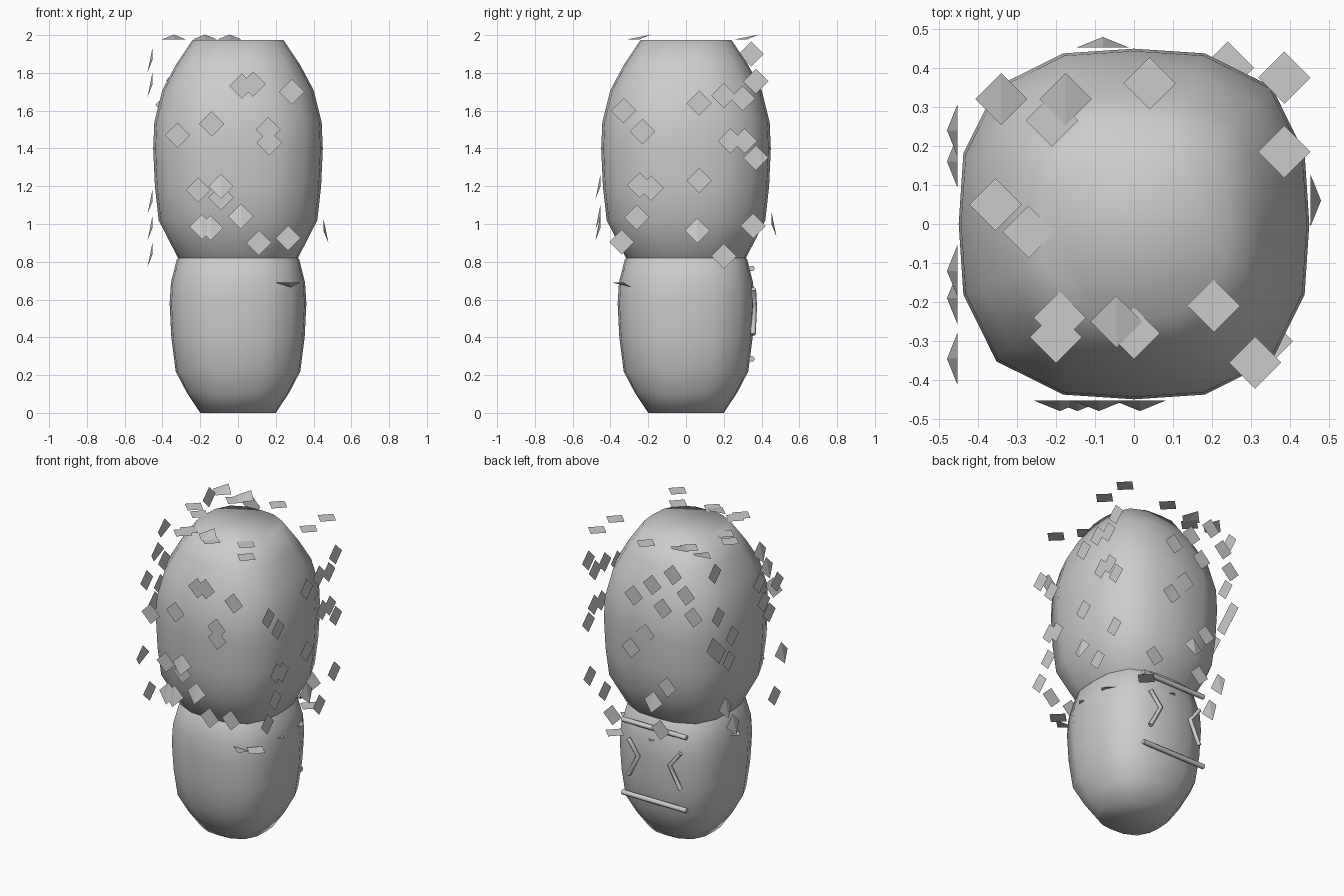
import bpy
from math import cos, sin, tau
from mathutils import Vector

if "Cube" in bpy.data.objects:
    bpy.data.objects.remove(bpy.data.objects["Cube"])


def make_object(name, verts, faces, smooth=False):
    me = bpy.data.meshes.new(name)
    me.from_pydata(verts, [], faces)
    me.update()
    if smooth:
        me.polygons.foreach_set("use_smooth", [True] * len(me.polygons))
    ob = bpy.data.objects.new(name, me)
    bpy.context.collection.objects.link(ob)
    return ob


def rounded_body(name, profile, n=16, power=2.85):
    """Stack of rounded-square rings; profile = (half width, height)."""
    verts, faces = [], []
    for r, z in profile:
        for i in range(n):
            c, s = cos(tau * i / n), sin(tau * i / n)
            k = r / (abs(c) ** power + abs(s) ** power) ** (1 / power)
            verts.append((k * c, k * s, z))
    for j in range(len(profile) - 1):
        for i in range(n):
            a, b = j * n + i, j * n + (i + 1) % n
            faces.append((a, b, b + n, a + n))
    faces.append(tuple(reversed(range(n))))
    faces.append(tuple(range(len(verts) - n, len(verts))))
    return make_object(name, verts, faces, True)


# trunk and crown
rounded_body("trunk", [(.20, 0), (.27, .105), (.33, .22), (.353, .40), (.362, .58),
                       (.355, .69), (.325, .81), (.25, .90), (.15, .95)])
rounded_body("crown", [(.18, .70), (.31, .805), (.42, 1.02), (.44, 1.20), (.449, 1.40),
                       (.443, 1.54), (.40, 1.71), (.33, 1.84), (.24, 1.975)])


def leaves(name, origin, u, v, tip, flat, folded):
    """Diamond leaves on a plane; folded ones have one tip lifted off it."""
    o, u, v = Vector(origin), Vector(u), Vector(v)
    n = o.normalized()
    h, lift = .067, .027
    verts, faces = [], []
    for spots, up in ((flat, 0), (folded, lift)):
        for a, b in spots:
            c = o + u * a + v * b
            k = len(verts)
            verts += [c - v * tip * h, c + u * h, c + v * tip * h + n * up, c - u * h]
            faces += [(k, k + 1, k + 2), (k, k + 2, k + 3)] if up else [(k, k + 1, k + 2, k + 3)]
    make_object(name, verts, faces)


X, Y, Z = (1, 0, 0), (0, 1, 0), (0, 0, 1)
P = .452
leaves("front_leaves", (0, -P, 0), X, Z, -1,
       [(-.32, 1.47), (-.14, 1.53), (.02, 1.73), (.08, 1.74), (.285, 1.7), (.16, 1.5),
        (.165, 1.43), (-.21, 1.18), (-.09, 1.14), (.11, .9), (.265, .925)],
       [(-.09, 1.2), (-.19, .985), (-.145, .98), (.015, 1.04)])
leaves("right_leaves", (P, 0, 0), Y, Z, -1,
       [(-.33, 1.6), (-.23, 1.49), (.07, 1.64), (.2, 1.68), (.3, 1.665), (.37, 1.755),
        (.235, 1.44), (.31, 1.44), (.37, 1.35), (-.245, 1.205), (-.185, 1.19), (.07, 1.23),
        (-.26, 1.035), (-.34, .905), (.355, .99), (.2, .83)],
       [(.06, .965)])
leaves("back_leaves", (0, P, 0), X, Z, -1,
       [(-.07, 1.765), (-.22, 1.87), (.065, 1.66), (-.147, 1.63), (-.315, 1.76), (-.37, 1.63),
        (-.02, 1.43), (.085, 1.31), (-.18, 1.12), (.22, .83), (-.13, .825)],
       [(-.08, 1.0)])
leaves("left_leaves", (-P, 0, 0), Y, Z, -1,
       [(.3, 1.355), (.365, 1.42), (.2, 1.27), (.165, 1.42), (.31, 1.6), (.345, 1.9),
        (-.305, 1.6), (-.165, 1.52), (-.22, 1.43), (-.12, 1.66), (-.275, .86)],
       [(-.12, 1.87), (-.19, 1.74), (-.345, 1.12), (.24, .98), (.16, .84)])
leaves("top_leaves", (0, 0, 1.976), X, Y, 1,
       [(-.21, .265), (.04, .36), (.385, .375), (.385, .185), (-.355, .05), (-.27, -.02),
        (-.19, -.24), (-.2, -.29), (0, -.28), (.205, -.21), (.31, -.355)],
       [(-.34, .32), (-.175, .32), (-.045, -.25)])
# lowest leaves, mostly buried in the trunk
leaves("under_leaves", (0, 0, .69), X, Y, 1,
       [(.34, -.3), (.31, -.06), (.31, .145), (-.33, 0), (.24, .4), (0, .31)], [])
make_object("under_leaf_folded", [(.2, -.33, .69), (.27, -.39, .69), (.33, -.33, .69), (.28, -.29, .665)],
            [(0, 1, 3), (1, 2, 3)])


def rod(name, pts, radius=.016):
    cu = bpy.data.curves.new(name, 'CURVE')
    cu.dimensions = '3D'
    cu.bevel_depth = radius
    cu.bevel_resolution = 1
    cu.use_fill_caps = True
    sp = cu.splines.new('POLY')
    sp.points.add(len(pts) - 1)
    for p, c in zip(sp.points, pts):
        p.co = (*c, 1)
    bpy.context.collection.objects.link(bpy.data.objects.new(name, cu))


# face lines on the back of the trunk: two bars and two bent brackets
for name, z in (("upper_bar", .765), ("lower_bar", .285)):
    rod(name, [(-.25, .348, z), (.22, .348, z)])
for name, s in (("left_bracket", -1), ("right_bracket", 1)):
    x = -.02
    rod(name, [(x + s * .19, .357, .655), (x + s * .115, .362, .56), (x + s * .19, .355, .415)], .014)
